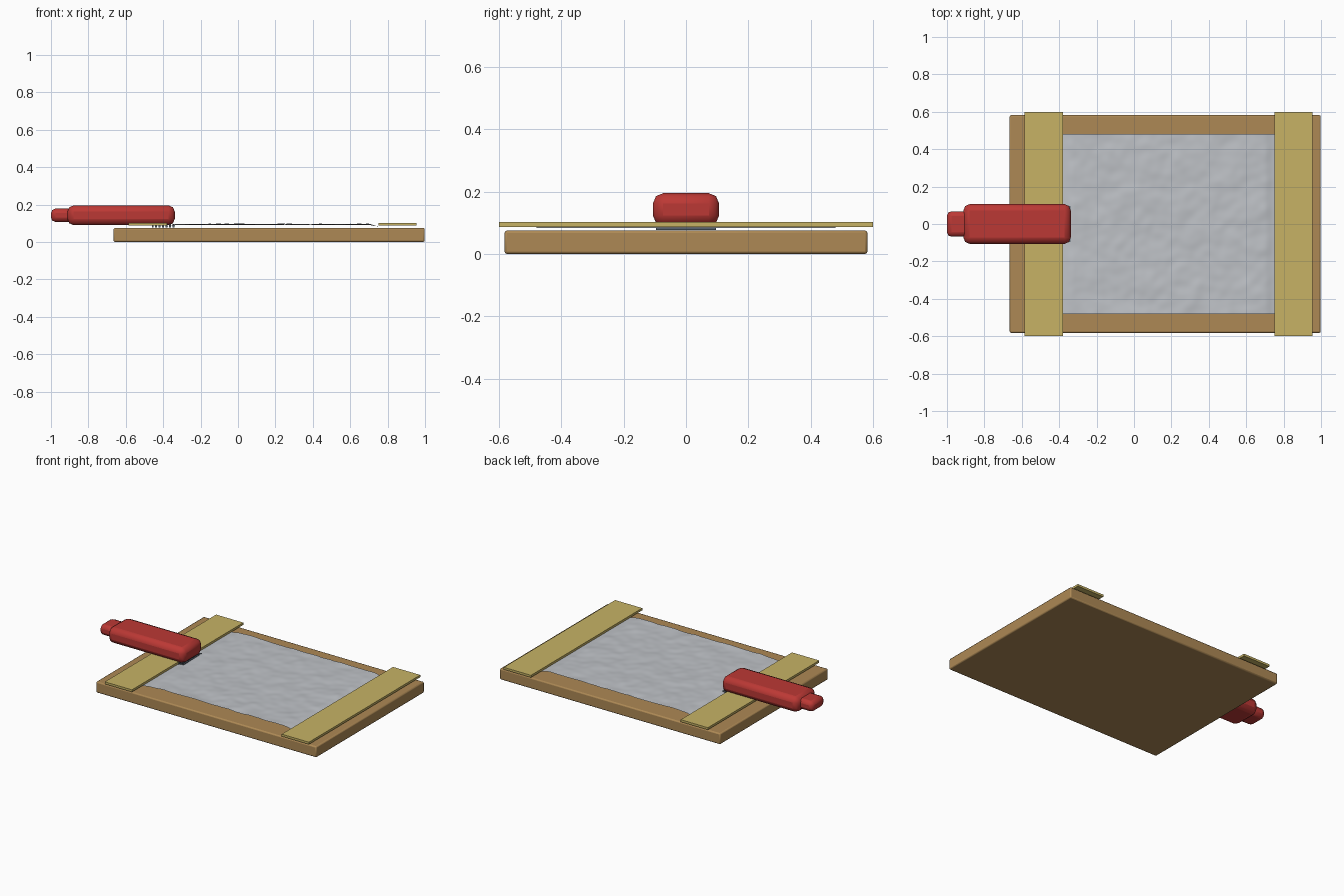
import bpy, bmesh
from mathutils import noise, Vector

if "Cube" in bpy.data.objects:
    bpy.data.objects.remove(bpy.data.objects["Cube"])


def material(name, rgb):
    m = bpy.data.materials.new(name)
    m.diffuse_color = (*rgb, 1)
    m.use_nodes = True
    m.node_tree.nodes["Principled BSDF"].inputs["Base Color"].default_value = m.diffuse_color
    return m


WOOD = material("wood", (0.42, 0.25, 0.09))
TAPE = material("tape", (0.57, 0.45, 0.13))
CLOTH = material("cloth", (0.52, 0.54, 0.57))
RED = material("red_plastic", (0.5, 0.04, 0.035))
STEEL = material("steel", (0.10, 0.13, 0.16))


def box(name, lo, hi, mat, bevel=0, segments=2):
    """Box between two corners, with optional rounded edges."""
    lo, hi = Vector(lo), Vector(hi)
    bpy.ops.mesh.primitive_cube_add(size=1, location=(lo + hi) / 2)
    ob = bpy.context.object
    ob.name = name
    ob.scale = hi - lo
    bpy.ops.object.transform_apply(location=False, rotation=False, scale=True)
    ob.data.materials.append(mat)
    if bevel:
        mod = ob.modifiers.new("bevel", 'BEVEL')
        mod.width = bevel
        mod.segments = segments
        bpy.ops.object.shade_smooth_by_angle()
    return ob


# Wooden board
box("board", (-0.665, -0.582, 0), (0.998, 0.582, 0.075), WOOD, 0.008)

# Two tape strips holding the cloth ends
for name, x0, x1 in (("left_tape", -0.585, -0.38), ("right_tape", 0.75, 0.955)):
    box(name, (x0, -0.6, 0.087), (x1, 0.6, 0.102), TAPE)

# Crumpled cloth: fine grid, dipping under the tape at both ends
X0, X1, Y = -0.44, 0.81, 0.48
bm = bmesh.new()
bmesh.ops.create_grid(bm, x_segments=90, y_segments=70, size=1)
for v in bm.verts:
    x = X0 + (v.co.x + 1) / 2 * (X1 - X0)
    y = v.co.y * Y
    t = min(max(min(x + 0.385, 0.755 - x) / 0.06, 0), 1)
    rise = t * t * (3 - 2 * t)
    n = noise.noise((x * 9, y * 9, 0.3)) + 0.5 * noise.noise((x * 20, y * 20, 4.1))
    v.co = (x, y, 0.083 + rise * (0.011 + 0.005 * n))
me = bpy.data.meshes.new("cloth")
bm.to_mesh(me)
bm.free()
cloth = bpy.data.objects.new("cloth", me)
bpy.context.collection.objects.link(cloth)
me.materials.append(CLOTH)
me.shade_smooth()

# Clipper body and cord end
box("clipper_body", (-0.912, -0.106, 0.09), (-0.338, 0.106, 0.195), RED, 0.033)
box("clipper_tail", (-1.0, -0.068, 0.107), (-0.86, 0.068, 0.178), RED, 0.024)

# Row of blade bars beneath the clipper head
for i in range(7):
    x = -0.456 + i * 0.0185
    box(f"blade_bar_{i + 1}", (x - 0.005, -0.097, 0.077), (x + 0.005, 0.097, 0.096), STEEL)
